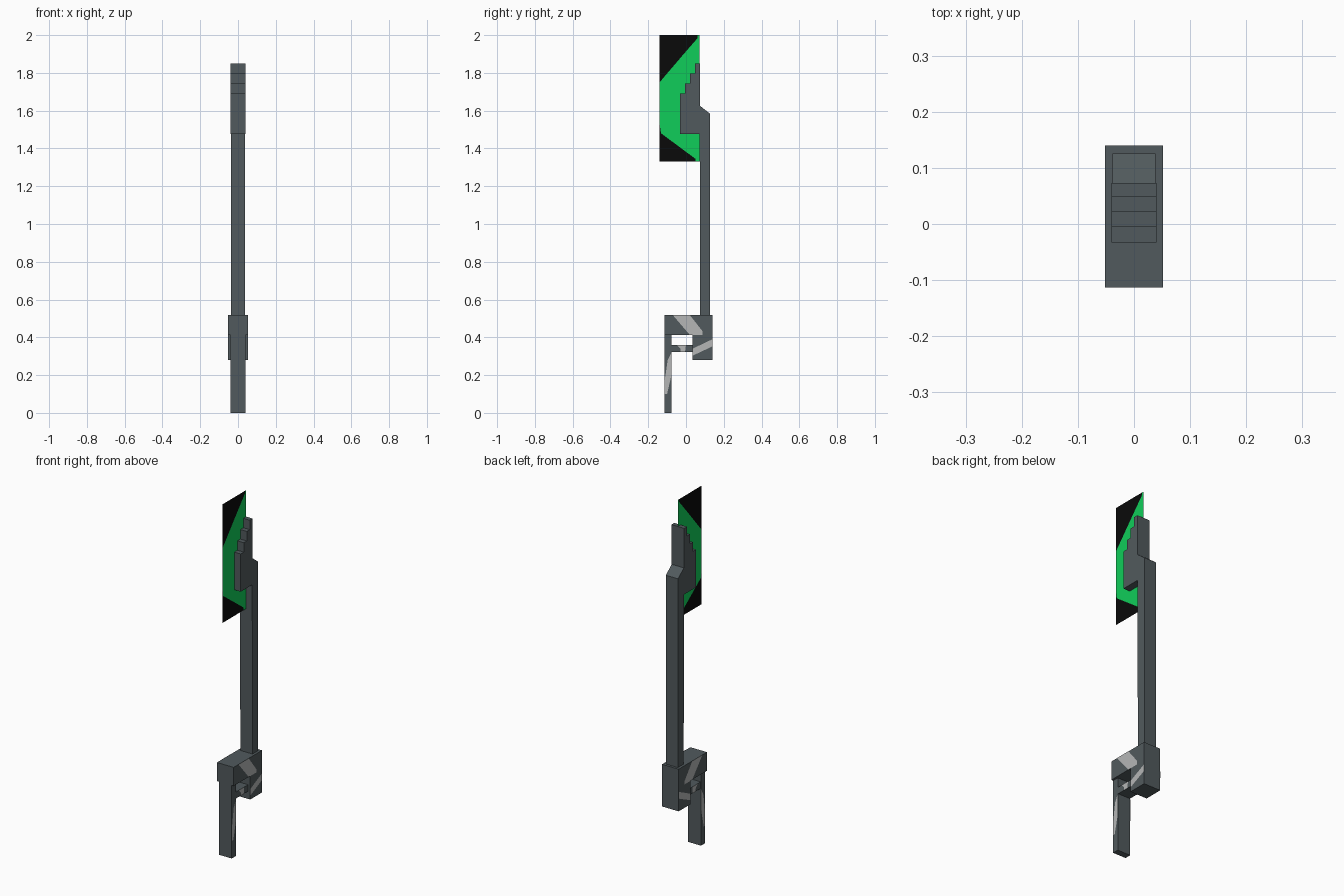
import bpy, bmesh

if "Cube" in bpy.data.objects:
    bpy.data.objects.remove(bpy.data.objects["Cube"])


def material(name, r, g, b):
    m = bpy.data.materials.new(name)
    m.diffuse_color = (r, g, b, 1)
    m.use_nodes = True
    m.node_tree.nodes["Principled BSDF"].inputs["Base Color"].default_value = m.diffuse_color
    return m


GREY = material("slate grey", 0.083, 0.102, 0.110)
LIGHT = material("light grey", 0.46, 0.47, 0.47)
GREEN = material("bright green", 0.005, 0.61, 0.100)
BLACK = material("black", 0.003, 0.003, 0.003)


def finish(name, bm, mats):
    me = bpy.data.meshes.new(name)
    bm.to_mesh(me)
    bm.free()
    for m in mats:
        me.materials.append(m)
    ob = bpy.data.objects.new(name, me)
    bpy.context.collection.objects.link(ob)
    return ob


def slab(name, profile, half):
    """Side profile of (y, z) points, extruded across x from -half to half."""
    bm = bmesh.new()
    face = bm.faces.new([bm.verts.new((-half, y, z)) for y, z in profile])
    ext = bmesh.ops.extrude_face_region(bm, geom=[face])
    moved = [v for v in ext["geom"] if isinstance(v, bmesh.types.BMVert)]
    bmesh.ops.translate(bm, vec=(2 * half, 0, 0), verts=moved)
    bmesh.ops.recalc_face_normals(bm, faces=bm.faces)
    return finish(name, bm, [GREY])


def rect(y0, y1, z0, z1):
    return [(y0, z0), (y1, z0), (y1, z1), (y0, z1)]


def stripe(name, outline, half):
    """Painted plate just proud of both side faces."""
    bm = bmesh.new()
    for side, pts in ((1, outline), (-1, outline[::-1])):
        f = bm.faces.new([bm.verts.new((side * (half + 0.001), y, z)) for y, z in pts])
        f.normal_update()
        if f.normal.x * side < 0:
            f.normal_flip()
    return finish(name, bm, [LIGHT])


# Long pole with sloped tip, and the stepped head in front of it
slab("pole", [(0.075, 0.51), (0.126, 0.51), (0.126, 1.585), (0.072, 1.627)], 0.038)
head = [(0.073, 1.477), (0.073, 1.85)]
for y, z_high, z_low in ((0.048, 1.85, 1.797), (0.021, 1.797, 1.743), (-0.005, 1.743, 1.69)):
    head += [(y, z_high), (y, z_low)]
slab("stepped_head", head + [(-0.033, 1.69), (-0.033, 1.477)], 0.04)

# Hooked guard, grip and the small link between them
slab("guard", [(-0.113, 0.413), (0.035, 0.413), (0.035, 0.28), (0.14, 0.28),
               (0.14, 0.518), (-0.113, 0.518)], 0.052)
slab("grip", rect(-0.113, -0.077, 0, 0.413), 0.04)
slab("link", rect(-0.077, 0.035, 0.323, 0.36), 0.038)

# Light diagonal stripes
stripe("guard_top_stripe", [(-0.07, 0.518), (0.02, 0.518), (0.088, 0.432),
                            (0.088, 0.413), (0.02, 0.413)], 0.052)
stripe("guard_back_stripe", [(0.14, 0.39), (0.14, 0.352), (0.035, 0.303), (0.035, 0.34)], 0.052)
stripe("link_stripe", [(-0.05, 0.36), (0.0, 0.36), (-0.005, 0.323), (-0.03, 0.323),
                       (-0.03, 0.34)], 0.038)
stripe("grip_stripe", [(-0.077, 0.32), (-0.077, 0.2), (-0.1, 0.1), (-0.113, 0.1),
                       (-0.113, 0.17), (-0.097, 0.28)], 0.04)

# Flat blade sheet: black corners, green band between
Y0, Y1, Z0, Z1 = -0.14, 0.072, 1.33, 2.0
upper = [(Y0, 1.75), (-0.012, 1.9), (0.062, 1.985), (0.062, Z1)]
lower = [(Y0, 1.53), (-0.132, 1.48), (0.05, 1.345), (0.05, Z0)]
bm = bmesh.new()
for pts, index in ((upper + [(Y0, Z1)], 1), (lower + [(Y0, Z0)], 1),
                   (lower + [(Y1, Z0), (Y1, Z1)] + upper[::-1], 0)):
    f = bm.faces.new([bm.verts.new((0, y, z)) for y, z in pts])
    f.material_index = index
    f.normal_update()
    if f.normal.x < 0:
        f.normal_flip()
bmesh.ops.remove_doubles(bm, verts=bm.verts, dist=1e-5)
finish("blade", bm, [GREEN, BLACK])
